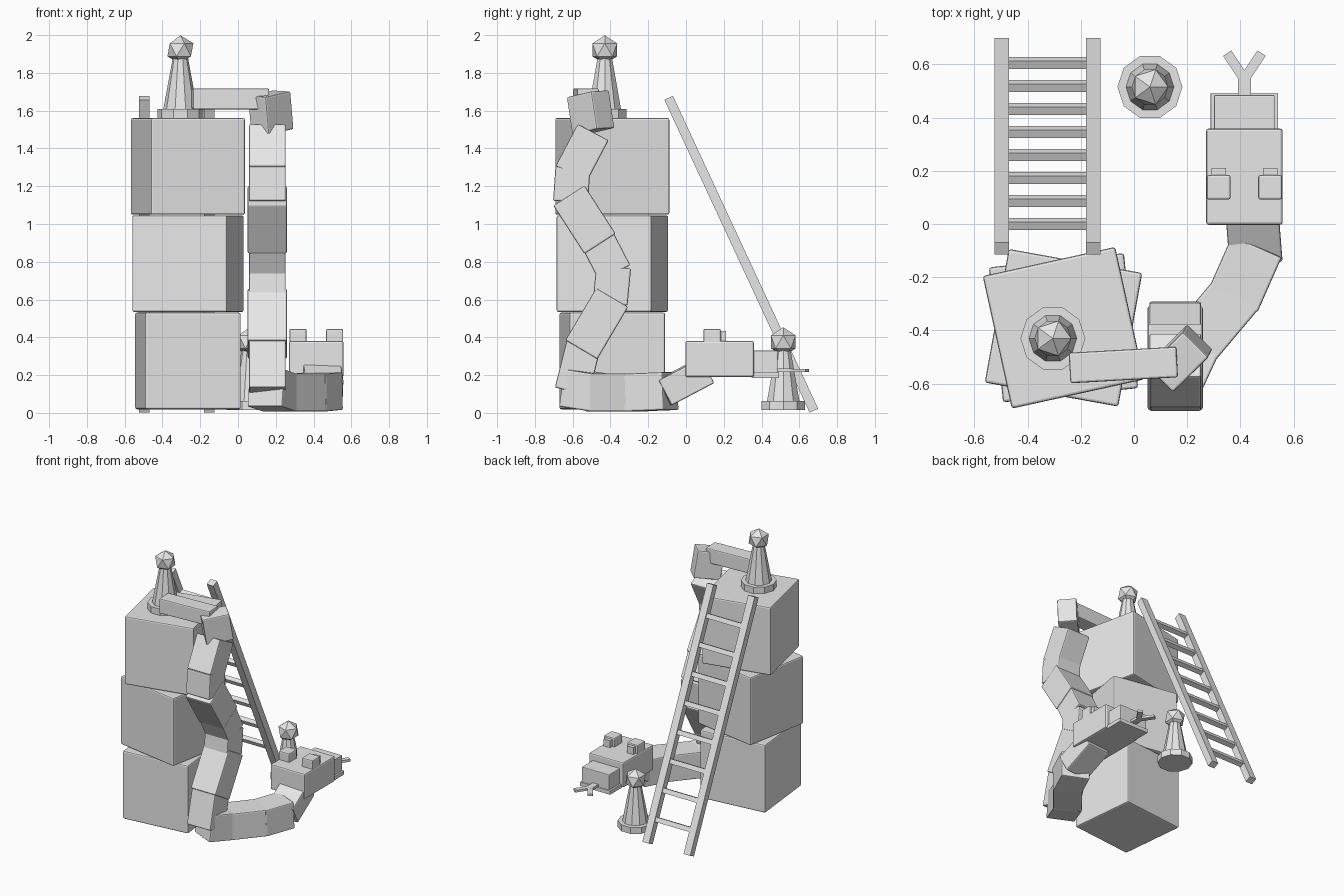
import bpy, bmesh, math
from mathutils import Matrix, Vector

default = bpy.data.objects.get("Cube")
if default:
    bpy.data.objects.remove(default, do_unlink=True)

grey = bpy.data.materials.new("plain_grey")
grey.use_nodes = True
grey.diffuse_color = (0.8, 0.8, 0.8, 1)
grey.node_tree.nodes["Principled BSDF"].inputs["Base Color"].default_value = (0.8, 0.8, 0.8, 1)


def finish(name, bm, bevel=0.0):
    bmesh.ops.recalc_face_normals(bm, faces=bm.faces)
    mesh = bpy.data.meshes.new(name)
    bm.to_mesh(mesh)
    bm.free()
    mesh.materials.append(grey)
    obj = bpy.data.objects.new(name, mesh)
    bpy.context.collection.objects.link(obj)
    if bevel:
        mod = obj.modifiers.new("soft_edges", "BEVEL")
        mod.width = bevel
        mod.segments = 2
    return obj


def box(name, center, size, rotation=None, bevel=0.0):
    bm = bmesh.new()
    rot = rotation.to_4x4() if rotation else Matrix()
    bmesh.ops.create_cube(bm, size=1, matrix=Matrix.Translation(center) @ rot @ Matrix.Diagonal((*size, 1)))
    return finish(name, bm, bevel)


def span(name, start, end, side, width, depth, extend=0.0, bevel=0.0):
    """Box running from start to end, its width lying along the side direction."""
    start, end = Vector(start), Vector(end)
    axis = (end - start).normalized()
    side = Vector(side)
    side = (side - axis * side.dot(axis)).normalized()
    rot = Matrix((side, axis.cross(side), axis)).transposed()
    length = (end - start).length + 2 * extend
    return box(name, (start + end) / 2, (width, depth, length), rot, bevel)


# Stacked blocks, each twisted a little
for name, z, turn in (("bottom_block", 0.275, 6), ("middle_block", 0.79, -10.2), ("top_block", 1.305, 12.4)):
    box(name, (-0.265, -0.39, z), (0.51, 0.51, 0.512),
        Matrix.Rotation(math.radians(turn), 3, "Z"), 0.01)

# Ladder leaning on the stack
foot, head = Vector((0, 0.677, 0.012)), Vector((0, -0.092, 1.668))
for name, x in (("ladder_rail_right", -0.497), ("ladder_rail_left", -0.153)):
    shift = Vector((x, 0, 0))
    span(name, foot + shift, head + shift, (1, 0, 0), 0.055, 0.05)
lean = Matrix.Rotation(math.atan2(0.769, 1.656), 3, "X")
for i in range(8):
    box(f"ladder_rung_{i + 1}", foot.lerp(head, 0.094 + 0.1125 * i) + Vector((-0.325, 0, 0)),
        (0.32, 0.034, 0.034), lean)


# Game pawns: faceted base, tapered body, faceted ball
def pawn(name, x, y, z):
    bm = bmesh.new()
    turn = Matrix.Rotation(math.pi / 2, 4, "Z")
    for low, high, r1, r2 in ((0, 0.048, 0.122, 0.122), (0.048, 0.33, 0.09, 0.038)):
        bmesh.ops.create_cone(bm, cap_ends=True, segments=10, radius1=r1, radius2=r2, depth=high - low,
                              matrix=Matrix.Translation((x, y, z + (low + high) / 2)) @ turn)
    bmesh.ops.create_icosphere(bm, subdivisions=1, radius=0.077,
                               matrix=Matrix.Translation((x, y, z + 0.36)))
    finish(name, bm)


pawn("upper_pawn", -0.305, -0.43, 1.562)
pawn("ground_pawn", 0.06, 0.515, 0.016)

# Snake body lying on the ground, from neck to the turn
X, Z = (1, 0, 0), (0, 0, 1)
ground = [(0.44, 0.09, 0.215), (0.455, -0.1, 0.115), (0.38, -0.27, 0.108), (0.22, -0.46, 0.108), (0.155, -0.6, 0.13)]
for i, (a, b) in enumerate(zip(ground, ground[1:])):
    thick = 0.15 if i == 0 else 0.2
    span(f"snake_ground_segment_{i + 1}", a, b, Z, thick, 0.2 + 0.004 * (i % 2), 0.02, 0.008)

# Snake body climbing past the blocks
climb = [(-0.6, 0.13), (-0.545, 0.35), (-0.4, 0.595), (-0.385, 0.755), (-0.465, 0.91),
         (-0.61, 1.135), (-0.6, 1.28), (-0.5, 1.47)]
for i, (a, b) in enumerate(zip(climb, climb[1:])):
    wide = 0.207 if i in (1, 4) else 0.195
    span(f"snake_climb_segment_{i + 1}", (0.155, *a), (0.155, *b), X, wide, wide - 0.01, 0.018, 0.008)

# Twisted bend and tail resting on top
span("snake_top_bend", (0.182, -0.49, 1.49), (0.165, -0.52, 1.69), (1, 1, 0), 0.19, 0.135, 0, 0.008)
box("snake_tail", (-0.04, -0.53, 1.662), (0.405, 0.115, 0.112),
    Matrix.Rotation(math.radians(3.2), 3, "Z"), 0.008)

# Snake head, snout and jaw
mid = 0.415
box("snake_head", (mid, 0.178, 0.285), (0.288, 0.362, 0.19), None, 0.01)
box("snake_snout", (mid, 0.41, 0.265), (0.228, 0.15, 0.13), None, 0.005)
box("snake_jaw", (mid, 0.42, 0.2), (0.254, 0.145, 0.03), None, 0.003)

# Eyes with pupils
for label, s in (("right", -1), ("left", 1)):
    box(f"snake_{label}_eye", (mid + s * 0.097, 0.138, 0.4), (0.09, 0.092, 0.09), None, 0.008)
    box(f"snake_{label}_pupil", (mid + s * 0.097, 0.195, 0.4), (0.055, 0.032, 0.065))

# Forked tongue
box("tongue_stem", (mid, 0.52, 0.225), (0.048, 0.09, 0.018))
for label, s in (("right", -1), ("left", 1)):
    span(f"tongue_{label}_fork", (mid, 0.545, 0.225), (mid + s * 0.062, 0.638, 0.225), Z, 0.017, 0.037, 0.005)
